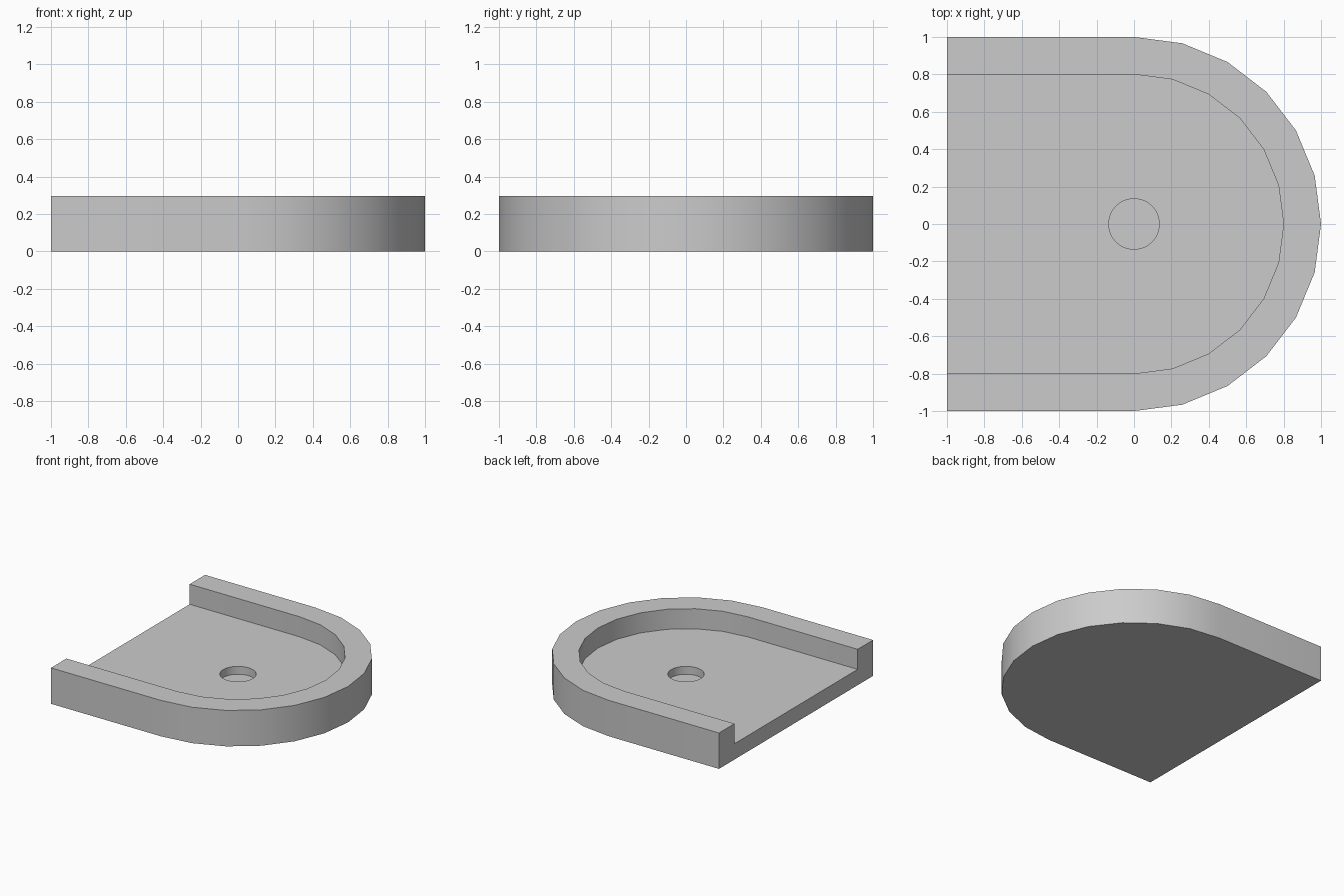
import bpy
import bmesh
from math import sin, cos, radians, tau

if "Cube" in bpy.data.objects:
    bpy.data.objects.remove(bpy.data.objects["Cube"])

HEIGHT, FLOOR, HOLE_BOTTOM = 0.295, 0.13, 0.065


def d_shape(r, back):
    """Half circle on the +x side with straight sides running to x = back."""
    arc = [(r * cos(radians(a)), r * sin(radians(a))) for a in range(-90, 91, 15)]
    return arc + [(back, r), (back, -r)]


def prism(name, outline, z0, z1):
    bm = bmesh.new()
    face = bm.faces.new([bm.verts.new((x, y, z0)) for x, y in outline])
    ext = bmesh.ops.extrude_face_region(bm, geom=[face])
    top = [v for v in ext["geom"] if isinstance(v, bmesh.types.BMVert)]
    bmesh.ops.translate(bm, verts=top, vec=(0, 0, z1 - z0))
    bmesh.ops.recalc_face_normals(bm, faces=bm.faces)
    mesh = bpy.data.meshes.new(name)
    bm.to_mesh(mesh)
    bm.free()
    obj = bpy.data.objects.new(name, mesh)
    bpy.context.collection.objects.link(obj)
    return obj


def cut(target, cutter):
    mod = target.modifiers.new(cutter.name, 'BOOLEAN')
    mod.operation = 'DIFFERENCE'
    mod.solver = 'EXACT'
    mod.object = cutter
    bpy.context.view_layer.objects.active = target
    bpy.ops.object.modifier_apply(modifier=mod.name)
    bpy.data.objects.remove(cutter)


# Rounded tray body
tray = prism("tray", d_shape(1.0, -1.0), 0, HEIGHT)

# Recess, open at the straight end, leaving a raised U-shaped rim
cut(tray, prism("recess_cutter", d_shape(0.8, -1.2), FLOOR, HEIGHT + 0.1))

# Blind round hole in the floor
circle = [(0.135 * cos(tau * i / 48), 0.135 * sin(tau * i / 48)) for i in range(48)]
cut(tray, prism("hole_cutter", circle, HOLE_BOTTOM, HEIGHT))

# Smooth curved walls, sharp edges elsewhere
bpy.ops.object.select_all(action='DESELECT')
tray.select_set(True)
bpy.context.view_layer.objects.active = tray
bpy.ops.object.shade_smooth_by_angle(angle=radians(30))
